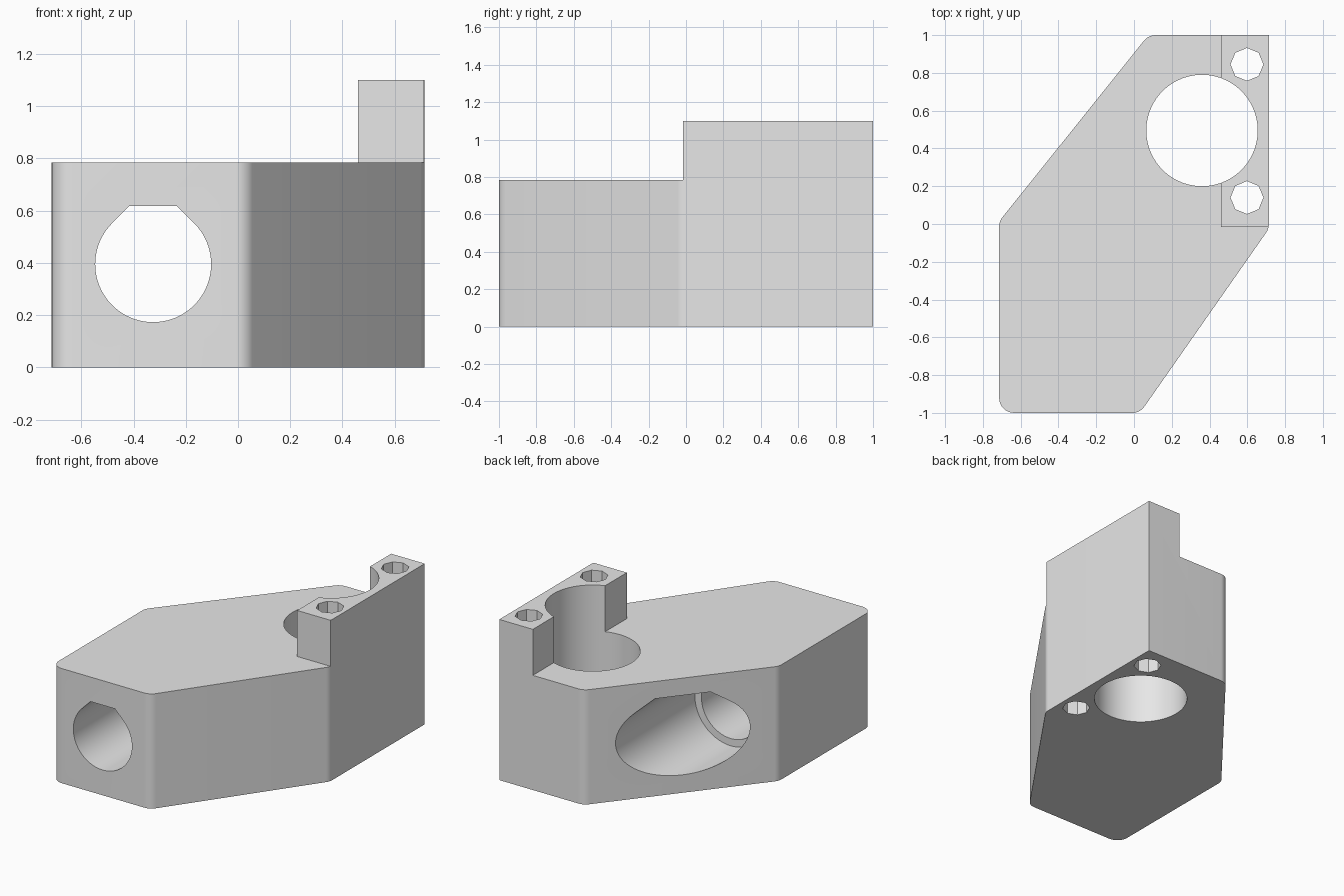
import bpy
import bmesh
from math import pi, cos, sin, atan2, radians
from mathutils import Vector

cube = bpy.data.objects.get("Cube")
if cube:
    bpy.data.objects.remove(cube, do_unlink=True)

HALF_W, BODY_TOP, BOSS_TOP = 0.714, 0.785, 1.1
CORNER_R = 0.08
BORE_X, BORE_Z = -0.325, 0.395

# Material
grey = bpy.data.materials.new("light grey plastic")
grey.use_nodes = True
grey.diffuse_color = (0.8, 0.8, 0.8, 1)
grey.node_tree.nodes["Principled BSDF"].inputs["Base Color"].default_value = (0.8, 0.8, 0.8, 1)


def prism(name, outline, direction):
    """Extrude a closed outline of 3D points along a direction."""
    bm = bmesh.new()
    face = bm.faces.new([bm.verts.new(p) for p in outline])
    grown = bmesh.ops.extrude_face_region(bm, geom=[face])["geom"]
    bmesh.ops.translate(bm, vec=Vector(direction),
                        verts=[v for v in grown if isinstance(v, bmesh.types.BMVert)])
    bmesh.ops.recalc_face_normals(bm, faces=bm.faces)
    mesh = bpy.data.meshes.new(name)
    bm.to_mesh(mesh)
    bm.free()
    mesh.materials.append(grey)
    obj = bpy.data.objects.new(name, mesh)
    bpy.context.collection.objects.link(obj)
    return obj


def circle(x, y, r, sides):
    return [(x + r * cos(2 * pi * i / sides), y + r * sin(2 * pi * i / sides), -0.1)
            for i in range(sides)]


def rounded_outline(centres, r, steps=8):
    """Outline wrapped around equal discs, listed anticlockwise."""
    points = []
    n = len(centres)
    for i, (x, y) in enumerate(centres):
        px, py = centres[i - 1]
        nx, ny = centres[(i + 1) % n]
        start = atan2(y - py, x - px) - pi / 2
        sweep = (atan2(ny - y, nx - x) - pi / 2 - start) % (2 * pi)
        for k in range(steps + 1):
            a = start + sweep * k / steps
            points.append((x + r * cos(a), y + r * sin(a), 0))
    return points


def teardrop(r, y):
    """Bore section with sloped shoulders and a flat roof, for support-free printing."""
    points = [(BORE_X + r * cos(a), y, BORE_Z + r * sin(a))
              for a in [radians(135 + 270 * i / 60) for i in range(61)]]
    flat = r * (2 ** 0.5 - 1)
    return points + [(BORE_X + flat, y, BORE_Z + r), (BORE_X - flat, y, BORE_Z + r)]


def cut(target, cutter):
    mod = target.modifiers.new("cut", "BOOLEAN")
    mod.operation = "DIFFERENCE"
    mod.solver = "EXACT"
    mod.object = cutter
    bpy.ops.object.select_all(action="DESELECT")
    bpy.context.view_layer.objects.active = target
    target.select_set(True)
    bpy.ops.object.modifier_apply(modifier=mod.name)
    bpy.data.objects.remove(cutter, do_unlink=True)


# Body outline: five rounded corners and one square corner at the back
inner = HALF_W - CORNER_R
outline = rounded_outline([(-inner, -0.92), (-0.01, -0.92), (inner, 0.0),
                           (inner, 0.92), (0.115, 0.92), (-inner, -0.014)], CORNER_R)
square = (HALF_W, 1, 0)
rounding = [p for p in outline if p[0] > inner - 1e-4 and p[1] > 0.92 - 1e-4]
first = outline.index(rounding[0])
outline[first:first + len(rounding)] = [square]
body = prism("bracket_body", outline, (0, 0, BOSS_TOP))

# Lower the top everywhere except the raised clamp block
bx, by = 0.46, -0.017
step = [(-2, -2), (2, -2), (2, by), (bx, by), (bx, 2), (-2, 2)]
cut(body, prism("step_cutter", [(x, y, BODY_TOP) for x, y in step], (0, 0, 1)))

# Vertical rod bore and two screw holes
cut(body, prism("rod_cutter", circle(0.36, 0.495, 0.295, 72), (0, 0, 1.5)))
for y in (0.14, 0.845):
    cut(body, prism("screw_cutter", circle(0.598, y, 0.087, 8), (0, 0, 1.5)))

# Stepped horizontal bore: wide from the back, narrow at the front
cut(body, prism("wide_bore_cutter", teardrop(0.272, -0.02), (0, 1.5, 0)))
cut(body, prism("narrow_bore_cutter", teardrop(0.222, -1.2), (0, 1.5, 0)))

# Smooth the rounded corners and bores, keep edges sharp
bpy.ops.object.select_all(action="DESELECT")
bpy.context.view_layer.objects.active = body
body.select_set(True)
bpy.ops.object.shade_smooth_by_angle(angle=radians(30))
